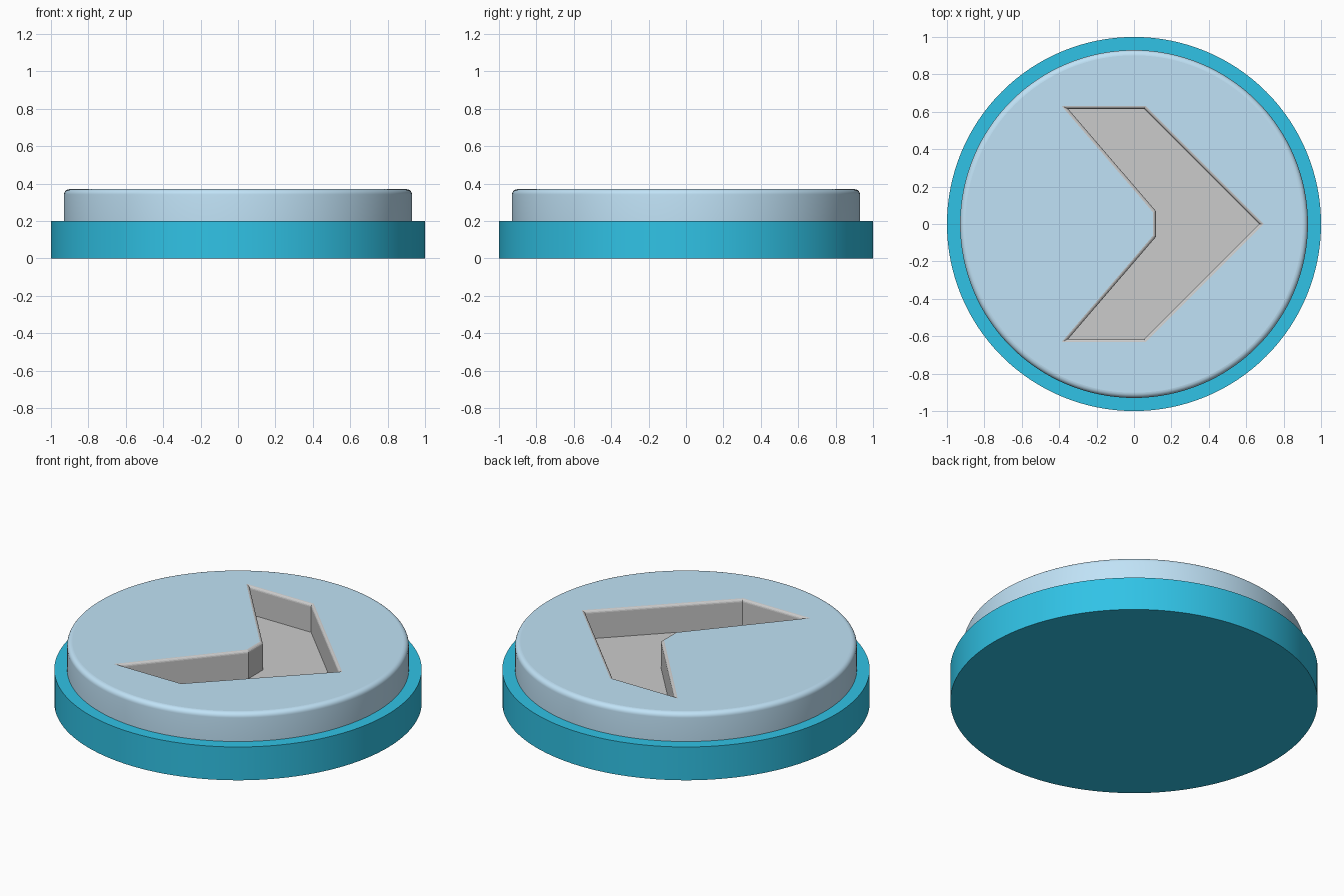
import bpy, bmesh
from math import sin, cos, pi
from mathutils import Vector

if "Cube" in bpy.data.objects:
    bpy.data.objects.remove(bpy.data.objects["Cube"])

SEG = 128
Z_STEP, Z_TOP = 0.20, 0.37


def material(name, rgb):
    m = bpy.data.materials.new(name)
    m.diffuse_color = (*rgb, 1)
    m.use_nodes = True
    m.node_tree.nodes["Principled BSDF"].inputs["Base Color"].default_value = m.diffuse_color
    return m


def circle(r):
    return [(r * cos(2 * pi * i / SEG), r * sin(2 * pi * i / SEG)) for i in range(SEG)]


def outset(pts, d):
    """Offset a counter-clockwise outline outward by d with mitred corners."""
    out = []
    for i, p in enumerate(pts):
        a, b, c = Vector(pts[i - 1]), Vector(p), Vector(pts[(i + 1) % len(pts)])
        u, v = (b - a).normalized(), (c - b).normalized()
        n1, n2 = Vector((u.y, -u.x)), Vector((v.y, -v.x))
        out.append(b + (n1 + n2) * d / (1 + n1.dot(n2)))
    return out


def ring(bm, pts, z):
    return [bm.verts.new((p[0], p[1], z)) for p in pts]


def bridge(bm, lower, upper, smooth):
    n = len(lower)
    for i in range(n):
        j = (i + 1) % n
        bm.faces.new((lower[i], lower[j], upper[j], upper[i])).smooth = smooth


def finish(bm, name, mat=None):
    me = bpy.data.meshes.new(name)
    bm.to_mesh(me)
    bm.free()
    ob = bpy.data.objects.new(name, me)
    bpy.context.collection.objects.link(ob)
    if mat:
        me.materials.append(mat)
    return ob


# Chevron outline, counter-clockwise, mirrored across the x axis
half = [(0.67, 0), (0.055, 0.615), (-0.352, 0.615), (0.118, 0.068)]
chevron = half + [(x, -y) for x, y in reversed(half[1:])]
BEVEL = 0.016
# Rounded rim of the recess, from wall to top face
rim = [(BEVEL * (1 - cos(t * pi / 8)), Z_TOP - BEVEL * (1 - sin(t * pi / 8))) for t in range(5)]

# Base disc
bm = bmesh.new()
low, high = ring(bm, circle(1), 0), ring(bm, circle(1), Z_STEP)
bridge(bm, low, high, True)
bm.faces.new(list(reversed(low)))
bm.faces.new(high)
finish(bm, "base_disc", material("dark_blue", (0.03, 0.545, 0.79)))

# Raised cap with rounded outer edge and a chevron opening
bm = bmesh.new()
R, B = 0.93, 0.028
prev = ring(bm, circle(R), Z_STEP)
for t in range(7):
    a = t * pi / 12
    cur = ring(bm, circle(R - B * (1 - cos(a))), Z_TOP - B * (1 - sin(a)))
    bridge(bm, prev, cur, True)
    prev = cur
hole = ring(bm, outset(chevron, BEVEL), Z_TOP)
edges = []
for loop in (prev, hole):
    for i, v in enumerate(loop):
        w = loop[(i + 1) % len(loop)]
        edges.append(bm.edges.get((v, w)) or bm.edges.new((v, w)))
top = bmesh.ops.triangle_fill(bm, edges=edges, use_beauty=True, normal=(0, 0, 1))
for f in top["geom"]:
    if isinstance(f, bmesh.types.BMFace):
        f.smooth = False
        f.normal_update()
        if f.normal.z < 0:
            f.normal_flip()
finish(bm, "raised_cap", material("light_blue", (0.53, 0.765, 0.93)))

# Grey chevron recess: floor, walls and rounded rim
bm = bmesh.new()
floor = ring(bm, chevron, Z_STEP + 0.002)
bm.faces.new(floor)
prev = floor
for d, z in rim:
    cur = ring(bm, outset(chevron, d), z)
    bridge(bm, cur, prev, False)   # reversed so walls face into the recess
    prev = cur
finish(bm, "chevron_recess")
